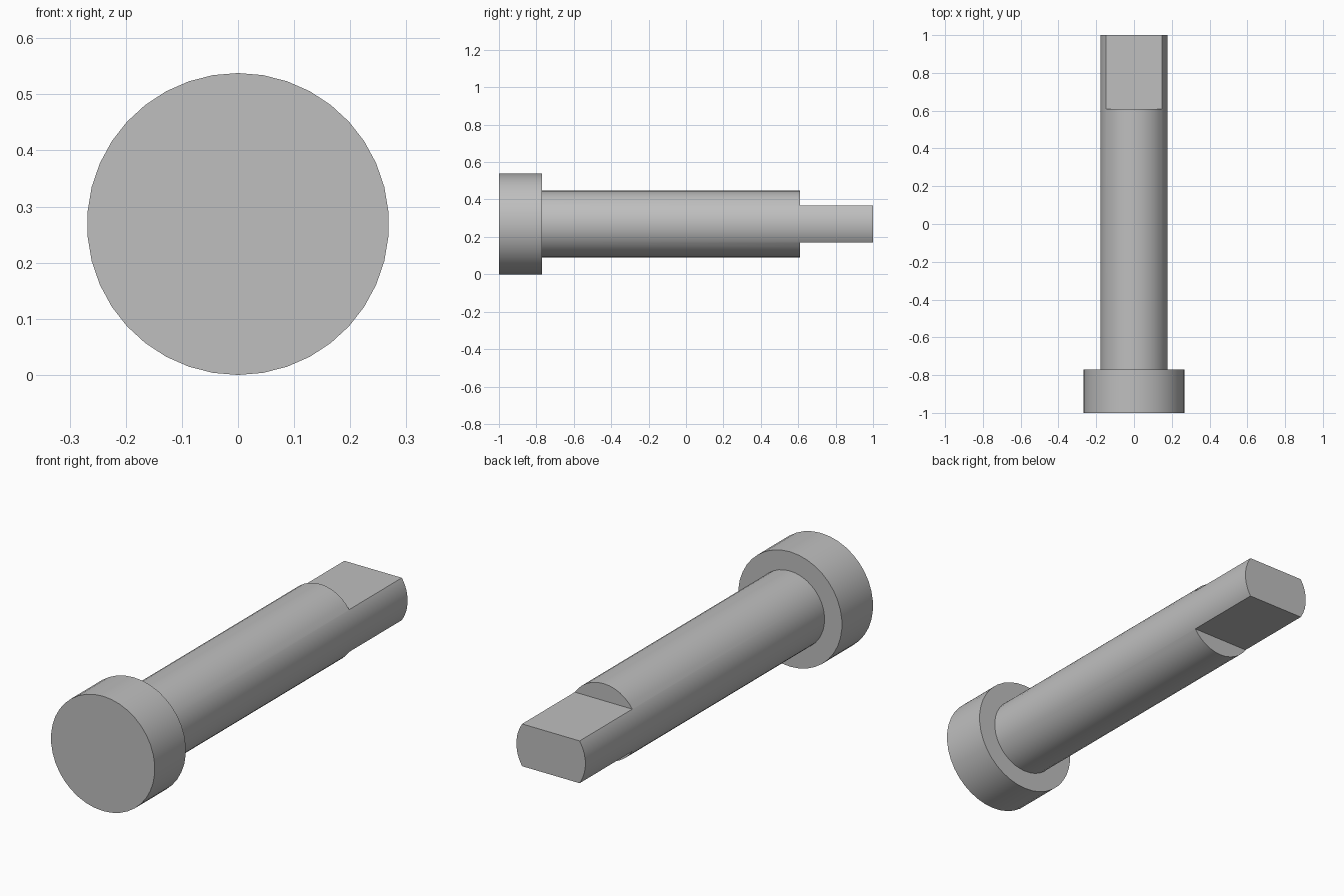
import bpy
import bmesh
from math import sin, cos, pi, radians

default = bpy.data.objects.get("Cube")
if default:
    bpy.data.objects.remove(default)

SIDES = 38
AXIS_Z = 0.269
HEAD_R, SHAFT_R = 0.269, 0.179
FRONT, SHOULDER, FLAT_START, BACK = -1.0, -0.77, 0.61, 1.0
FLAT_HALF = 0.099

steel = bpy.data.materials.new("grey_steel")
steel.use_nodes = True
grey = (0.52, 0.52, 0.52, 1.0)
steel.diffuse_color = grey
steel.node_tree.nodes["Principled BSDF"].inputs["Base Color"].default_value = grey


def lathe(name, profile):
    """Closed solid turned about the y axis from (radius, y) points."""
    bm = bmesh.new()
    rings = []
    for r, y in profile:
        angles = [2 * pi * i / SIDES for i in range(SIDES)]
        rings.append([bm.verts.new((r * sin(a), y, AXIS_Z + r * cos(a))) for a in angles])
    for a, b in zip(rings, rings[1:]):
        for i in range(SIDES):
            j = (i + 1) % SIDES
            bm.faces.new((a[i], a[j], b[j], b[i]))
    bm.faces.new(rings[0])
    bm.faces.new(rings[-1])
    bmesh.ops.recalc_face_normals(bm, faces=bm.faces)
    mesh = bpy.data.meshes.new(name)
    bm.to_mesh(mesh)
    bm.free()
    mesh.materials.append(steel)
    obj = bpy.data.objects.new(name, mesh)
    bpy.context.collection.objects.link(obj)
    return obj


# Round head and long shank in one turned piece
pin = lathe("headed_pin", [(HEAD_R, FRONT), (HEAD_R, SHOULDER),
                           (SHAFT_R, SHOULDER), (SHAFT_R, BACK)])
bpy.context.view_layer.objects.active = pin

# Two parallel flats milled above and below the shank's far end
block = 0.4
for side in (1, -1):
    bpy.ops.mesh.primitive_cube_add(
        size=1, location=(0, FLAT_START + block, AXIS_Z + side * (FLAT_HALF + block / 2)))
    cutter = bpy.context.object
    cutter.name = "flat_cutter"
    cutter.scale = (1, 2 * block, block)
    cutter.hide_render = True
    cutter.data.materials.append(steel)
    bpy.context.view_layer.objects.active = pin
    cut = pin.modifiers.new("flat", "BOOLEAN")
    cut.operation = "DIFFERENCE"
    cut.solver = "EXACT"
    cut.object = cutter
    bpy.ops.object.modifier_apply(modifier=cut.name)
    bpy.data.objects.remove(cutter)

# Smooth round walls, crisp shoulders and flats
bpy.ops.object.select_all(action="DESELECT")
pin.select_set(True)
bpy.context.view_layer.objects.active = pin
bpy.ops.object.shade_smooth_by_angle(angle=radians(30))
